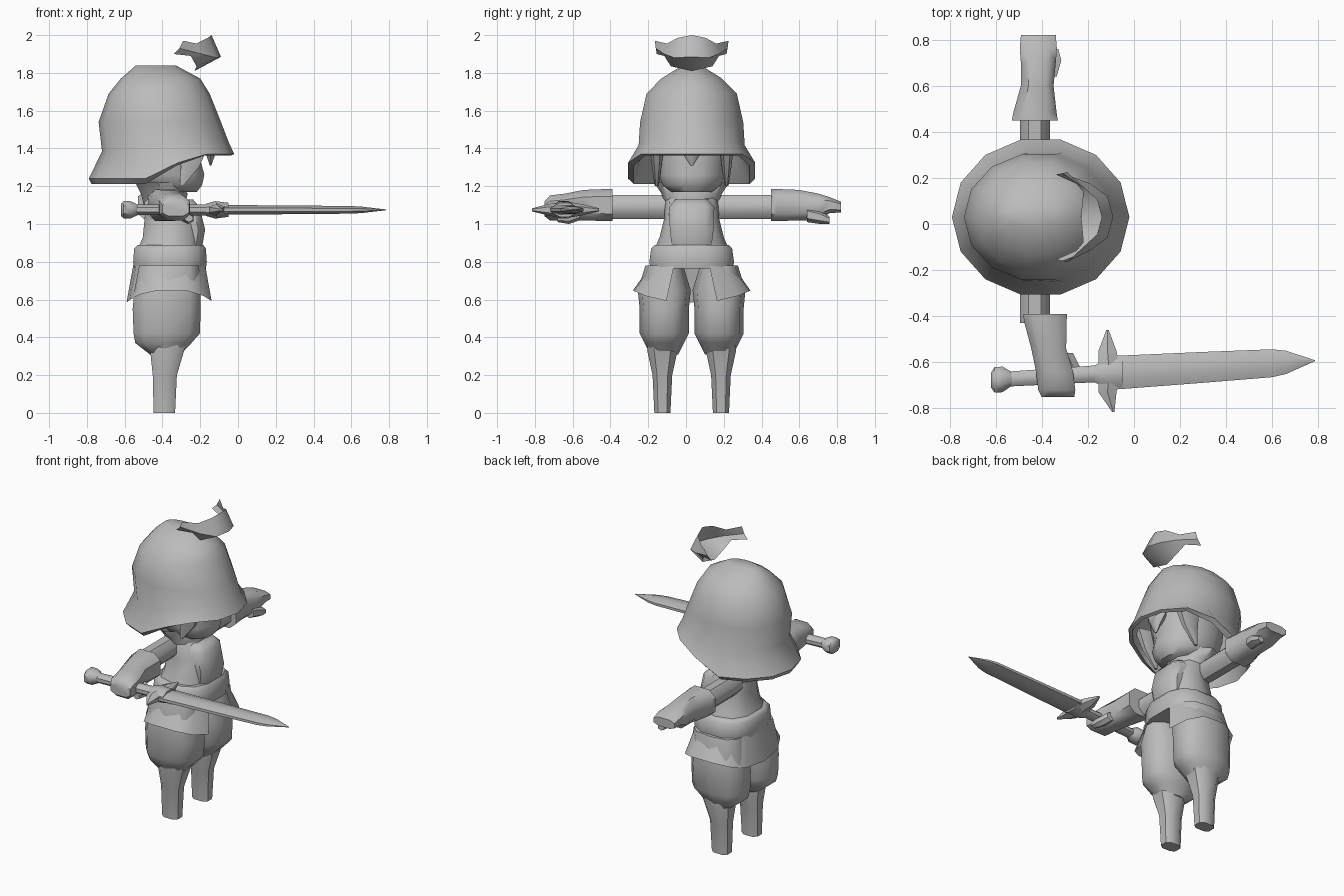
import bpy, bmesh, math
from mathutils import Vector

cube = bpy.data.objects.get("Cube")
if cube:
    bpy.data.objects.remove(cube)

YC = 0.03    # symmetry plane of the body
grey = bpy.data.materials.new("plain_grey")
grey.use_nodes = True
GREY = (0.5, 0.5, 0.5, 1)
grey.diffuse_color = GREY
grey.node_tree.nodes["Principled BSDF"].inputs["Base Color"].default_value = GREY


def finish(name, bm, angle=45):
    bmesh.ops.recalc_face_normals(bm, faces=bm.faces)
    mesh = bpy.data.meshes.new(name)
    bm.to_mesh(mesh)
    bm.free()
    mesh.materials.append(grey)
    ob = bpy.data.objects.new(name, mesh)
    bpy.context.collection.objects.link(ob)
    bpy.ops.object.select_all(action='DESELECT')
    ob.select_set(True)
    bpy.context.view_layer.objects.active = ob
    bpy.ops.object.shade_smooth_by_angle(angle=math.radians(angle))
    return ob


def skin(bm, rows, wrap):
    for lo, hi in zip(rows, rows[1:]):
        n = len(lo)
        for i in range(n if wrap else n - 1):
            j = (i + 1) % n
            bm.faces.new((lo[i], lo[j], hi[j], hi[i]))


def loft(name, rings, sides=10, axis="z", box=1.0, caps=True, angle=45):
    """Each ring: position along axis, centre a, centre b, radius a, radius b."""
    bm = bmesh.new()
    rows = []
    for t, a, b, ra, rb in rings:
        row = []
        for i in range(sides):
            q = math.tau * (i + 0.5) / sides
            c, s = math.cos(q), math.sin(q)
            u = a + ra * math.copysign(abs(c) ** box, c)
            v = b + rb * math.copysign(abs(s) ** box, s)
            row.append(bm.verts.new({"z": (u, v, t), "y": (u, t, v), "x": (t, u, v)}[axis]))
        rows.append(row)
    skin(bm, rows, True)
    if caps:
        bm.faces.new(rows[0])
        bm.faces.new(rows[-1])
    return finish(name, bm, angle)


def upright(name, rings, y=YC, **kw):
    """Each ring: height, back x, front x, half depth in y."""
    return loft(name, [(z, (p + q) / 2, y, (q - p) / 2, r) for z, p, q, r in rings], **kw)


# Legs: narrow shins and baggy breeches
for side, label in ((1, "left"), (-1, "right")):
    y = YC + side * 0.155
    upright(label + "_shin", [(0, -.45, -.33, .045), (.2, -.455, -.32, .055),
                              (.33, -.47, -.28, .085), (.4, -.47, -.26, .08)],
            y=y, sides=8, box=.7)
    upright(label + "_breeches", [(.31, -.47, -.3, .075), (.37, -.55, -.24, .105),
                                  (.42, -.56, -.195, .13), (.55, -.565, -.19, .13),
                                  (.65, -.555, -.19, .14), (.78, -.53, -.2, .1)],
            y=y - side * .01, sides=10, box=.8)

# Skirt: open at the front, flaring to pointed front flaps
bm = bmesh.new()
rows = [[], []]
for i in range(13):
    q = math.radians(20 + 320 * i / 12)
    c, s = math.cos(q), math.sin(q)
    for row, (rx, ry, z) in zip(rows, ((.195, .22, .78), (.23, .315, .65 - .065 * c * c))):
        row.append(bm.verts.new((-.36 + rx * math.copysign(abs(c) ** .7, c),
                                 YC + ry * math.copysign(abs(s) ** .8, s), z)))
skin(bm, rows, False)
finish("skirt", bm)

# Belt and torso
upright("belt", [(.765, -.555, -.165, .225), (.8, -.56, -.16, .23),
                 (.87, -.555, -.165, .22), (.89, -.535, -.18, .2)], sides=12, box=.75)
upright("torso", [(.86, -.54, -.2, .2), (.93, -.51, -.2, .17), (1.03, -.5, -.21, .145),
                  (1.13, -.49, -.27, .14), (1.2, -.47, -.32, .09)], sides=10, box=.8)
upright("chest_plate", [(.885, -.38, -.185, .11), (.97, -.38, -.17, .12),
                        (1.09, -.4, -.2, .125), (1.13, -.4, -.235, .09)], sides=8, box=.5)
upright("collar", [(1.08, -.5, -.28, .13), (1.16, -.52, -.26, .16),
                   (1.22, -.55, -.3, .2)], sides=10, caps=False)

# Head and locks of hair
upright("head", [(1.17, -.42, -.215, .11), (1.205, -.53, -.185, .16), (1.26, -.58, -.172, .18),
                 (1.33, -.6, -.19, .19), (1.45, -.6, -.17, .21), (1.6, -.55, -.22, .17)],
        sides=12, box=.9)
for side, label in ((1, "left"), (-1, "right")):
    upright(label + "_side_lock", [(1.2, -.31, -.29, .01), (1.3, -.31, -.2, .025),
                                   (1.42, -.32, -.14, .04)], y=YC + side * .185, sides=6)
upright("fringe_lock", [(1.31, -.15, -.14, .008), (1.36, -.17, -.12, .04),
                        (1.42, -.2, -.11, .08)], sides=6)

# Helmet: dome, brim raised over the face, and lining
profile = [(1.84, -.54, -.33, .05, 0), (1.77, -.62, -.2, .165, 0), (1.69, -.685, -.15, .245, 0),
           (1.54, -.738, -.09, .28, 0), (1.385, -.72, -.05, .288, .05), (1.24, -.79, -.02, .345, .13),
           (1.212, -.775, -.04, .315, .15), (1.36, -.69, -.08, .265, .07), (1.6, -.66, -.15, .24, 0)]
bm = bmesh.new()
rows = []
for z, back, front, ry, lift in profile:
    row = []
    for i in range(14):
        q = math.tau * i / 14
        c = math.cos(q)
        raise_by = lift * min(1, max(0, (c + .1) / .5))
        row.append(bm.verts.new(((back + front) / 2 + (front - back) / 2 * c,
                                 YC + ry * math.sin(q), z + raise_by)))
    rows.append(row)
skin(bm, rows, True)
bm.faces.new(rows[0])
finish("helmet", bm, 50)

# Crest: curved sheet floating over the helmet, mirrored across the body
half = [((-.14, 0, 2.0), (-.09, 0, 1.885), (-.23, 0, 1.81)),
        ((-.16, .075, 1.985), (-.115, .09, 1.88), (-.22, .11, 1.835)),
        ((-.22, .13, 1.955), (-.19, .145, 1.9), (-.25, .145, 1.89)),
        ((-.29, .195, 1.97), (-.31, .19, 1.93), (-.34, .185, 1.9))]
columns = [[(x, -y, z) for x, y, z in col] for col in half[:0:-1]] + half
bm = bmesh.new()
skin(bm, [[bm.verts.new(Vector(p) + Vector((0, YC, 0))) for p in col] for col in columns], False)
finish("crest", bm)

# Arms
for side, label in ((1, "left"), (-1, "right")):
    loft(label + "_sleeve", [(YC + side * d, -.43, z, rx, rz) for d, z, rx, rz in
                             ((.08, 1.09, .06, .07), (.17, 1.09, .07, .07), (.46, 1.09, .07, .07))],
         sides=8, axis="y")

# Left glove: open hand with thumb
loft("left_glove", [(.45, -.43, 1.1, .105, .09), (.48, -.43, 1.1, .1, .09),
                    (.6, -.42, 1.1, .075, .085), (.7, -.415, 1.09, .08, .075),
                    (.76, -.415, 1.1, .085, .045), (.82, -.415, 1.09, .08, .03)],
     sides=8, axis="y", box=.7)
loft("left_thumb", [(.64, -.37, 1.05, .04, .04), (.71, -.35, 1.035, .04, .035),
                    (.76, -.35, 1.02, .025, .02)], sides=6, axis="y")

# Right glove: fist around the sword
loft("right_glove", [(-.39, -.385, 1.1, .1, .09), (-.42, -.385, 1.1, .098, .09),
                     (-.54, -.37, 1.1, .08, .085), (-.64, -.345, 1.09, .085, .075),
                     (-.72, -.335, 1.085, .085, .07), (-.75, -.33, 1.08, .075, .04)],
     sides=8, axis="y", box=.7)
loft("right_thumb", [(-.56, -.29, 1.05, .03, .03), (-.62, -.265, 1.03, .035, .03),
                     (-.68, -.26, 1.03, .025, .02)], sides=6, axis="y")


# Sword: laid along x, drifting slightly towards the body
def sword_part(name, rings, **kw):
    loft(name, [(x, -.64 + .06 * x, 1.075, w, h) for x, w, h in rings], axis="x", **kw)


sword_part("pommel", [(-.62, .035, .035), (-.605, .06, .05), (-.57, .06, .05), (-.53, .032, .03)], sides=8)
sword_part("grip", [(-.55, .035, .03), (-.13, .04, .032)], sides=8)
sword_part("blade", [(-.1, .08, .028), (.3, .073, .025), (.6, .066, .022), (.66, .055, .018),
                     (.785, .002, .002)], sides=8, box=1.1)
sword_part("guard_hub", [(-.17, .04, .035), (-.12, .07, .05), (-.05, .07, .04)], sides=8)
loft("guard", [(-.815, -.09, 1.075, .006, .008), (-.73, -.115, 1.075, .045, .03),
               (-.64, -.108, 1.075, .055, .045), (-.55, -.115, 1.075, .045, .03),
               (-.46, -.115, 1.075, .006, .008)], sides=6, axis="y")
